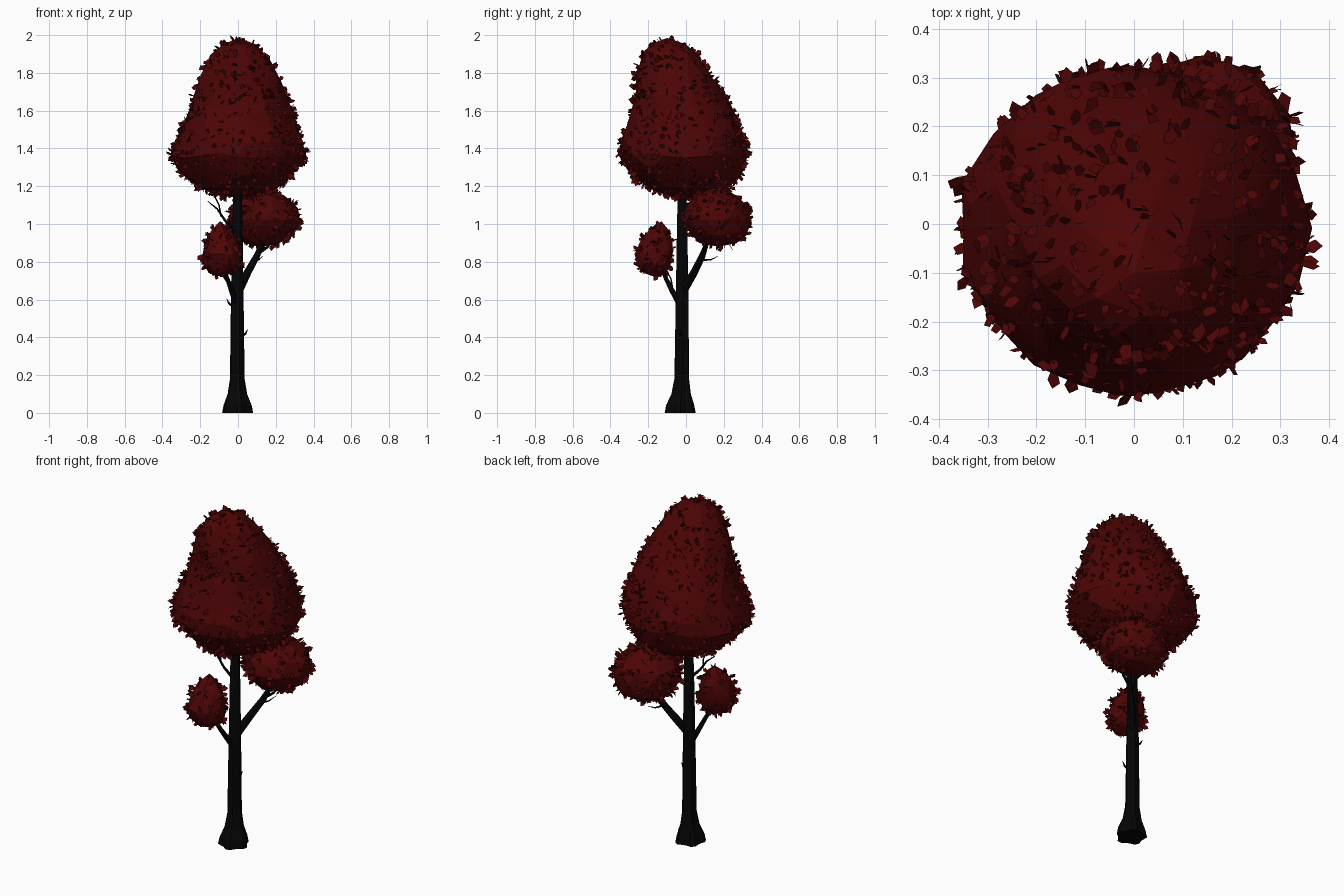
import bpy, bmesh, math, random
from mathutils import Vector

random.seed(7)
if "Cube" in bpy.data.objects:
    bpy.data.objects.remove(bpy.data.objects["Cube"])


def material(name, color):
    mat = bpy.data.materials.new(name)
    mat.use_nodes = True
    mat.diffuse_color = color
    bsdf = mat.node_tree.nodes["Principled BSDF"]
    bsdf.inputs["Base Color"].default_value = color
    bsdf.inputs["Roughness"].default_value = 0.9
    return mat


bark = material("dark bark", (0.0016, 0.0016, 0.0016, 1))
foliage = material("deep red foliage", (0.073, 0.0014, 0.0016, 1))


def finish(name, bm, mat):
    mesh = bpy.data.meshes.new(name)
    bm.to_mesh(mesh)
    bm.free()
    mesh.materials.append(mat)
    obj = bpy.data.objects.new(name, mesh)
    bpy.context.collection.objects.link(obj)
    return obj


def tube(name, stations, sides=7, lobes=None):
    """Loft a tapering limb through (x, y, z, radius) stations."""
    bm = bmesh.new()
    pts = [Vector(s[:3]) for s in stations]
    rings = []
    for i, s in enumerate(stations):
        along = pts[min(i + 1, len(pts) - 1)] - pts[max(i - 1, 0)]
        turn = along.to_track_quat("Z", "Y")
        if lobes:
            turn.identity()
        ring = []
        for k in range(sides):
            a = math.tau * k / sides
            r = s[3] * (1 + (lobes[i] * math.cos(5 * a + 0.6) if lobes else 0))
            ring.append(bm.verts.new(pts[i] + turn @ Vector((r * math.cos(a), r * math.sin(a), 0))))
        rings.append(ring)
    for low, high in zip(rings, rings[1:]):
        for k in range(sides):
            n = (k + 1) % sides
            bm.faces.new((low[k], low[n], high[n], high[k]))
    bm.faces.new(rings[0][::-1])
    bm.faces.new(rings[-1])
    return finish(name, bm, bark)


def clump(name, profile, detail, jitter):
    """Wrap an icosphere onto stacked (z, x, y, rx, ry) ellipses, bottom to top."""
    bm = bmesh.new()
    bmesh.ops.create_icosphere(bm, subdivisions=detail, radius=1)
    for v in bm.verts:
        flat = Vector((v.co.x, v.co.y))
        f = (1 - math.acos(max(-1, min(1, v.co.z))) / math.pi) * (len(profile) - 1)
        i = min(int(f), len(profile) - 2)
        z, x, y, rx, ry = (a + (b - a) * (f - i) for a, b in zip(profile[i], profile[i + 1]))
        d = flat.normalized() if flat.length > 1e-5 else flat
        k = 1 + random.uniform(-jitter, jitter)
        v.co = (x + d.x * rx * k, y + d.y * ry * k, z)
    bmesh.ops.recalc_face_normals(bm, faces=bm.faces)
    obj = finish(name, bm, foliage)
    bpy.ops.object.select_all(action="DESELECT")
    obj.select_set(True)
    bpy.context.view_layer.objects.active = obj
    bpy.ops.object.shade_smooth_by_angle(angle=math.radians(14))
    return obj


# Outline of one leaf: (across, along)
LEAF = ((-0.15, 0), (0.15, 0), (0.45, 0.55), (0.15, 1), (-0.35, 0.75))


def leaves(name, surface, count):
    """Scatter flat five-sided leaves over a clump, leaning away from it."""
    bm = bmesh.new()
    polys = list(surface.data.polygons)
    verts = surface.data.vertices
    for p in random.choices(polys, weights=[q.area for q in polys], k=count):
        a, b, c = (verts[i].co for i in p.vertices)
        u, w = sorted((random.random(), random.random()))
        root = a * u + b * (w - u) + c * (1 - w)
        loose = Vector([random.gauss(0, 1) for _ in range(3)]).normalized()
        along = (p.normal * 0.6 + loose * 0.8).normalized()
        if along.dot(p.normal) < 0.1:
            along = (along + p.normal * 0.5).normalized()
        spin = Vector([random.gauss(0, 1) for _ in range(3)])
        across = along.cross(spin).normalized()
        size = random.uniform(0.032, 0.05)
        root -= p.normal * 0.01
        bm.faces.new([bm.verts.new(root + (across * s * 0.75 + along * t) * size) for s, t in LEAF])
    return finish(name, bm, foliage)


# Trunk with a flared, lobed foot
tube("trunk",
     [(-0.005, -0.03, 0, 0.077), (-0.005, -0.03, 0.04, 0.071), (-0.005, -0.025, 0.1, 0.05),
      (-0.005, -0.022, 0.18, 0.038), (-0.005, -0.02, 0.6, 0.033),
      (-0.004, -0.02, 1.0, 0.027), (0, -0.02, 1.5, 0.014)],
     sides=20, lobes=[0.13, 0.11, 0.08, 0.07, 0.06, 0.05, 0])

# Main limbs
tube("back_limb", [(0, -0.02, 0.64, 0.025), (0.05, 0.04, 0.74, 0.021),
                   (0.1, 0.085, 0.83, 0.018), (0.13, 0.11, 0.9, 0.012), (0.15, 0.15, 1.0, 0.007)])
tube("front_limb", [(-0.005, -0.03, 0.57, 0.018), (-0.035, -0.075, 0.65, 0.014),
                    (-0.06, -0.11, 0.72, 0.011), (-0.1, -0.15, 0.82, 0.006)])

# Bare twigs
TWIGS = {
    "upper_twig": [(-0.01, -0.02, 0.96, 0.01), (-0.07, -0.03, 1.02, 0.007),
                   (-0.11, -0.035, 1.08, 0.005), (-0.16, -0.04, 1.12, 0.002)],
    "upper_twig_fork": [(-0.09, -0.03, 1.04, 0.005), (-0.1, -0.02, 1.1, 0.004), (-0.14, -0.02, 1.18, 0.003)],
    "back_limb_twig": [(0.09, 0.08, 0.81, 0.006), (0.11, 0.13, 0.81, 0.004), (0.13, 0.17, 0.83, 0.001)],
    "back_limb_fork": [(0.1, 0.085, 0.84, 0.011), (0.16, 0.1, 0.88, 0.007), (0.2, 0.13, 0.95, 0.004)],
    "front_limb_twig": [(-0.03, -0.07, 0.65, 0.005), (-0.07, -0.08, 0.71, 0.004), (-0.1, -0.1, 0.75, 0.002)],
    "left_stub": [(0.01, -0.02, 0.4, 0.008), (0.04, -0.03, 0.42, 0.006), (0.052, -0.032, 0.445, 0.001)],
    "right_stub": [(-0.02, -0.01, 0.56, 0.008), (-0.048, -0.005, 0.58, 0.006), (-0.06, 0, 0.605, 0.001)],
}
for name, path in TWIGS.items():
    tube(name, path, sides=5)

# Foliage masses: z, centre x, centre y, radius x, radius y
crown = clump("crown", [
    (1.14, 0, 0.01, 0, 0), (1.16, 0, 0.02, 0.17, 0.18), (1.24, 0, 0.01, 0.28, 0.285),
    (1.36, 0, -0.01, 0.365, 0.335), (1.46, 0.005, -0.01, 0.335, 0.33),
    (1.58, 0.012, -0.015, 0.28, 0.28), (1.68, 0.015, -0.03, 0.25, 0.24),
    (1.81, 0.005, -0.07, 0.195, 0.19), (1.94, 0, -0.09, 0.125, 0.135),
    (1.985, 0, -0.1, 0, 0)], 3, 0.03)
back_clump = clump("back_clump", [
    (0.88, 0.13, 0.17, 0, 0), (0.905, 0.135, 0.175, 0.145, 0.14), (1.02, 0.14, 0.168, 0.19, 0.182),
    (1.13, 0.135, 0.16, 0.165, 0.16), (1.2, 0.13, 0.16, 0, 0)], 2, 0.04)
front_clump = clump("front_clump", [
    (0.72, -0.085, -0.165, 0, 0), (0.745, -0.085, -0.165, 0.09, 0.078),
    (0.84, -0.085, -0.167, 0.103, 0.1), (0.95, -0.09, -0.15, 0.078, 0.077),
    (1.015, -0.095, -0.13, 0, 0)], 2, 0.06)

# Loose leaves over each mass
for surface, count in ((crown, 950), (back_clump, 260), (front_clump, 140)):
    leaves(surface.name + "_leaves", surface, count)
